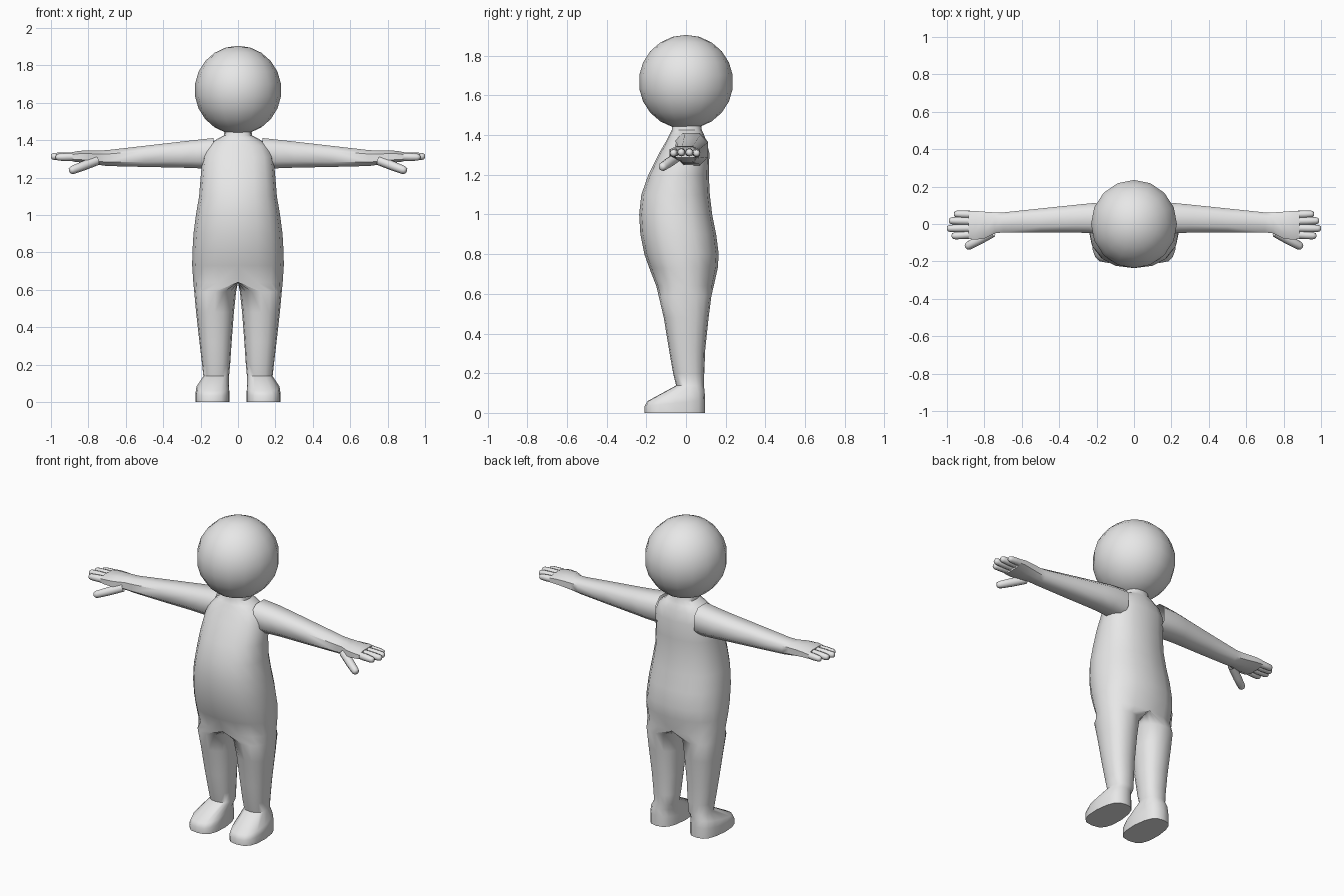
import bpy, bmesh, math
from mathutils import Vector

if "Cube" in bpy.data.objects:
    bpy.data.objects.remove(bpy.data.objects["Cube"])

skin = bpy.data.materials.new("light_grey")
skin.diffuse_color = (0.8, 0.8, 0.8, 1)
skin.use_nodes = True
skin.node_tree.nodes["Principled BSDF"].inputs["Base Color"].default_value = skin.diffuse_color


def finish(bm, name, mirror=True, angle=50):
    bmesh.ops.recalc_face_normals(bm, faces=bm.faces)
    me = bpy.data.meshes.new(name)
    bm.to_mesh(me)
    bm.free()
    me.materials.append(skin)
    ob = bpy.data.objects.new(name, me)
    bpy.context.collection.objects.link(ob)
    bpy.ops.object.select_all(action='DESELECT')
    ob.select_set(True)
    bpy.context.view_layer.objects.active = ob
    bpy.ops.object.shade_smooth_by_angle(angle=math.radians(angle))
    if mirror:
        mod = ob.modifiers.new("mirror", 'MIRROR')
        mod.use_clip = True
        mod.merge_threshold = 0.0005
    return ob


def spow(v, e):
    return math.copysign(abs(v) ** (2 / e), v)


def bridge(bm, a, b, closed=True):
    n = len(a)
    for i in range(n if closed else n - 1):
        j = (i + 1) % n
        bm.faces.new((a[i], a[j], b[j], b[i]))


# Body: half torso rings that split into a leg at the crotch
OUT, IN = 9, 7          # points on the outer side, points on the inner side
bm = bmesh.new()
torso = [  # z, half width, front y, back y
    (1.46, .072, -.068, .075), (1.425, .075, -.072, .08), (1.405, .115, -.082, .09),
    (1.37, .165, -.10, .102), (1.31, .19, -.135, .118), (1.2, .20, -.19, .115),
    (1.1, .208, -.225, .12), (1.0, .225, -.236, .132), (.9, .238, -.23, .152),
    (.8, .244, -.21, .165), (.73, .245, -.185, .16), (.64, .239, -.15, .14)]
prev = None
for z, w, y0, y1 in torso:
    ring = []
    for i in range(OUT):
        t = math.pi * i / (OUT - 1)
        x = 0 if i in (0, OUT - 1) else w * spow(math.sin(t), 2.3)
        y = (y0 + y1) / 2 - (y1 - y0) / 2 * spow(math.cos(t), 2.3)
        ring.append(bm.verts.new((x, y, z)))
    if prev:
        bridge(bm, prev, ring, closed=False)
    prev = ring

# Crotch seam closes the top of the leg
y0, y1 = torso[-1][2:]
for k in range(1, IN + 1):
    c = math.cos(math.pi + math.pi * k / (IN + 1))
    prev.append(bm.verts.new((0, (y0 + y1) / 2 - (y1 - y0) / 2 * c, .64)))

legs = [  # z, slope, inner x, outer x, front y, back y, taper, squareness
    (.59, 0, .010, .234, -.138, .128, 0, 2.3), (.48, 0, .022, .224, -.112, .114, 0, 2.3),
    (.32, 0, .034, .206, -.086, .097, 0, 2.3), (.20, 0, .042, .192, -.065, .092, 0, 2.3),
    (.138, 0, .048, .185, -.05, .09, 0, 2.4), (.092, .17, .048, .222, -.195, .094, .14, 2.7),
    (.055, .10, .046, .227, -.208, .096, .14, 2.9), (0, 0, .046, .227, -.208, .096, .14, 2.9)]
for z, slope, x0, x1, y0, y1, taper, e in legs:
    ring = []
    cx, cy, rx, ry = (x0 + x1) / 2, (y0 + y1) / 2, (x1 - x0) / 2, (y1 - y0) / 2
    for i in range(OUT + IN):
        t = math.pi * i / (OUT - 1) if i < OUT else math.pi + math.pi * (i - OUT + 1) / (IN + 1)
        c = spow(math.cos(t), e)
        x = cx + rx * spow(math.sin(t), e) * (1 + taper * (min(c, 0)))
        y = cy - ry * c
        ring.append(bm.verts.new((x, y, z + slope * y)))
    bridge(bm, prev, ring)
    prev = ring
bm.faces.new(prev)
finish(bm, "body")


# Head
bm = bmesh.new()
bmesh.ops.create_uvsphere(bm, u_segments=16, v_segments=11, radius=1)
for v in bm.verts:
    v.co = Vector((v.co.x * .232, v.co.y * .238, v.co.z * .237 + 1.668))
finish(bm, "head", mirror=False)


# Arm and palm: eight-sided rings along x
bm = bmesh.new()
arm = [  # x, front y, back y, bottom z, top z
    (.13, -.055, .108, 1.245, 1.412), (.22, -.05, .112, 1.25, 1.402),
    (.30, -.046, .104, 1.253, 1.393), (.50, -.046, .083, 1.257, 1.37),
    (.70, -.045, .062, 1.262, 1.347), (.745, -.05, .062, 1.268, 1.345),
    (.80, -.078, .066, 1.275, 1.346), (.85, -.084, .07, 1.282, 1.343),
    (.885, -.08, .07, 1.286, 1.336)]
prev = None
for x, y0, y1, z0, z1 in arm:
    ring = []
    for i in range(8):
        t = math.pi * (i + .5) / 4
        ring.append(bm.verts.new((x, (y0 + y1) / 2 + (y1 - y0) / 2 * spow(math.cos(t), 2.6) * 1.06,
                                  (z0 + z1) / 2 + (z1 - z0) / 2 * spow(math.sin(t), 2.6) * 1.06)))
    if prev:
        bridge(bm, prev, ring)
    prev = ring
bm.faces.new(prev)
finish(bm, "arm")


# Fingers and thumb: tapered tubes with rounded tips
def finger(name, a, b, r):
    a, b = Vector(a), Vector(b)
    d = (b - a).normalized()
    side = d.cross(Vector((0, 0, 1))).normalized()
    up = side.cross(d)
    length = (b - a).length
    bm = bmesh.new()
    prev = None
    for s, k in ((0, 1), (length * .5, 1.02), (length - r * .8, .9), (length - r * .2, .68), (length, .3)):
        ring = [bm.verts.new(a + d * s + (side * math.cos(math.pi * i / 4)
                                          + up * math.sin(math.pi * i / 4)) * r * k) for i in range(8)]
        if prev:
            bridge(bm, prev, ring)
        prev = ring
    bm.faces.new(prev)
    finish(bm, name)


finger("little_finger", (.86, .05, 1.312), (.963, .054, 1.308), .020)
finger("ring_finger", (.86, .015, 1.314), (.99, .018, 1.312), .021)
finger("middle_finger", (.86, -.022, 1.314), (1.0, -.024, 1.313), .021)
finger("index_finger", (.86, -.056, 1.312), (.975, -.064, 1.309), .021)
finger("thumb", (.755, -.045, 1.29), (.90, -.125, 1.235), .025)
